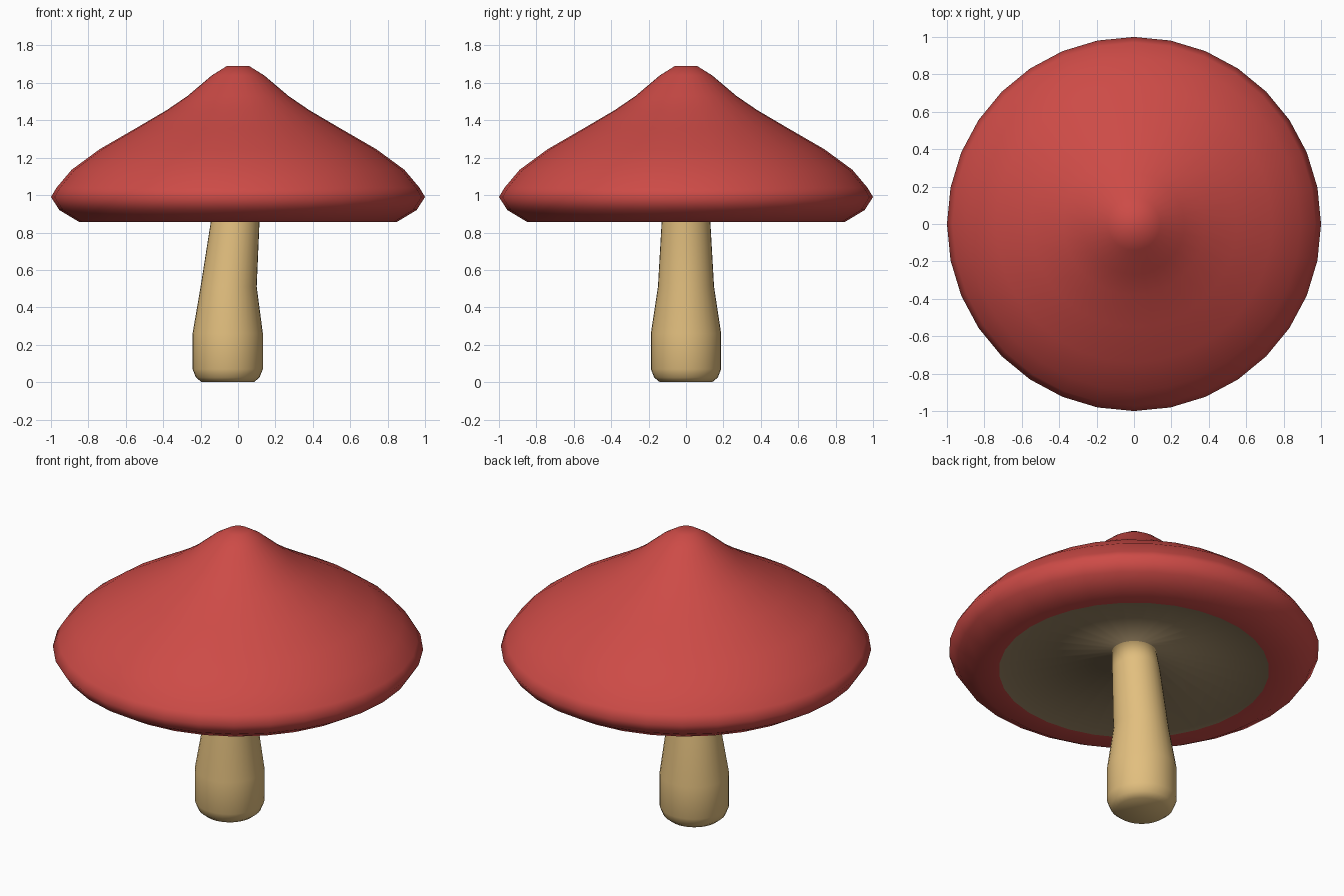
import bpy
import bmesh
from math import cos, sin, tau

cube = bpy.data.objects.get("Cube")
if cube:
    bpy.data.objects.remove(cube, do_unlink=True)

SIDES = 32


def make_material(name, rgb):
    mat = bpy.data.materials.new(name)
    mat.use_nodes = True
    colour = (*rgb, 1.0)
    mat.diffuse_color = colour
    mat.node_tree.nodes["Principled BSDF"].inputs["Base Color"].default_value = colour
    return mat


def lathe(name, rings, mats, close_start=False, close_end=False):
    """Skin circles given as (centre x, radius, height). With two materials,
    the second goes on the last band."""
    bm = bmesh.new()
    loops = [[bm.verts.new((cx + r * cos(tau * i / SIDES), r * sin(tau * i / SIDES), z))
              for i in range(SIDES)] for cx, r, z in rings]
    for band, (low, high) in enumerate(zip(loops, loops[1:])):
        last = band == len(loops) - 2
        for i in range(SIDES):
            j = (i + 1) % SIDES
            face = bm.faces.new((low[i], low[j], high[j], high[i]))
            face.material_index = len(mats) - 1 if last else 0
    if close_start:
        bm.faces.new(loops[0][::-1])
    if close_end:
        bm.faces.new(loops[-1])
    for face in bm.faces:
        face.smooth = True
    mesh = bpy.data.meshes.new(name)
    bm.to_mesh(mesh)
    bm.free()
    for mat in mats:
        mesh.materials.append(mat)
    obj = bpy.data.objects.new(name, mesh)
    bpy.context.collection.objects.link(obj)


red = make_material("cap red", (0.61, 0.07, 0.062))
tan = make_material("stem tan", (0.76, 0.52, 0.21))
brown = make_material("gill brown", (0.33, 0.24, 0.13))

# Cap: rolled lip, wide skirt and blunt peak
cap_profile = [(0.73, 0.857), (0.85, 0.857), (0.955, 0.92), (1.0, 0.99),
               (0.97, 1.04), (0.89, 1.135), (0.74, 1.245), (0.55, 1.355),
               (0.38, 1.455), (0.27, 1.53), (0.14, 1.64), (0.06, 1.69)]
lathe("cap", [(0, r, z) for r, z in cap_profile], [red], close_end=True)

# Stem: leaning, with a thick rounded foot; it flares into the gills under the cap
stem_rings = [(-0.055, 0.14, 0.0), (-0.055, 0.17, 0.025), (-0.055, 0.188, 0.07),
              (-0.055, 0.188, 0.26), (-0.05, 0.15, 0.51), (-0.015, 0.13, 0.86),
              (0.0, 0.12, 0.97), (0.0, 0.73, 0.857)]
lathe("stem_and_gills", stem_rings, [tan, brown], close_start=True)
